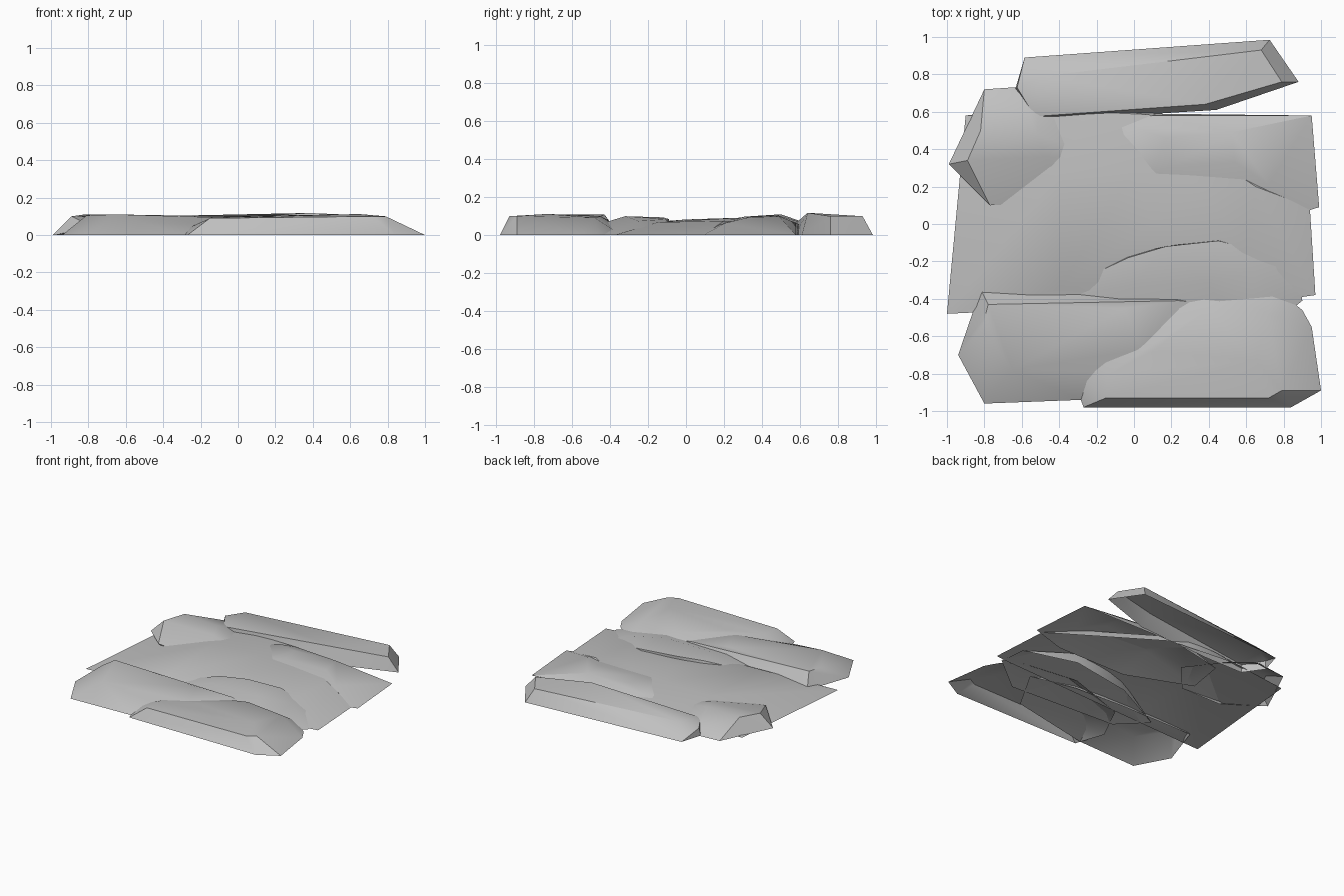
import bpy
import bmesh
import math

default_cube = bpy.data.objects.get("Cube")
if default_cube:
    bpy.data.objects.remove(default_cube, do_unlink=True)

# One stone material shared by every slab
STONE_COLOUR = (0.53, 0.53, 0.53, 1.0)
stone = bpy.data.materials.new("grey_stone")
stone.use_nodes = True
stone.diffuse_color = STONE_COLOUR
shader = stone.node_tree.nodes["Principled BSDF"]
shader.inputs["Base Color"].default_value = STONE_COLOUR
shader.inputs["Roughness"].default_value = 0.9


def chipped_stone(name, ground_outline, crest):
    """Wrap an open-bottomed stone around its ground outline and raised crest."""
    bm = bmesh.new()
    for x, y in ground_outline:
        bm.verts.new((x, y, 0))
    for x, y, z in crest:
        bm.verts.new((x, y, z))

    # Stretch a skin over the points and drop anything buried inside
    hull = bmesh.ops.convex_hull(bm, input=bm.verts[:])
    buried = [item for item in hull["geom_interior"]
              if isinstance(item, bmesh.types.BMVert)]
    bmesh.ops.delete(bm, geom=buried, context="VERTS")
    bmesh.ops.dissolve_limit(bm, angle_limit=math.radians(1),
                             verts=bm.verts[:], edges=bm.edges[:])
    bmesh.ops.recalc_face_normals(bm, faces=bm.faces[:])

    # Leave the underside open as a shell
    underside = [face for face in bm.faces
                 if all(vert.co.z < 0.001 for vert in face.verts)]
    bmesh.ops.delete(bm, geom=underside, context="FACES")

    mesh = bpy.data.meshes.new(name)
    bm.to_mesh(mesh)
    bm.free()
    mesh.materials.append(stone)
    stone_object = bpy.data.objects.new(name, mesh)
    bpy.context.collection.objects.link(stone_object)

    # Soften shallow facets while keeping the broken edges crisp
    bpy.ops.object.select_all(action="DESELECT")
    stone_object.select_set(True)
    bpy.context.view_layer.objects.active = stone_object
    bpy.ops.object.shade_smooth_by_angle(angle=math.radians(35))


# Wide low bed that carries the other stones
chipped_stone(
    "stone_bed",
    ground_outline=[(-1, -.48), (-.9, .58), (-.4, .64), (.15, .59),
                    (.94, .09), (.97, -.38), (.9, -.39)],
    crest=[(-.4, .27, .078), (0, .28, .092), (-.25, .6, .055),
           (.08, .585, .062), (.35, .2, .088), (.65, .2, .075),
           (-.4, -.35, .055), (.1, 0, .083), (.6, -.15, .068)])

# Long detached slab along the back
chipped_stone(
    "back_slab",
    ground_outline=[(-.635, .72), (-.585, .89), (.725, .985), (.88, .76),
                    (.44, .61), (-.2, .57), (-.53, .57)],
    crest=[(-.53, .575, .06), (-.625, .73, .06), (-.49, .79, .1),
           (.68, .93, .1), (.79, .76, .1), (.38, .64, .118)])

# Upright chunk at the back corner
chipped_stone(
    "back_corner_stone",
    ground_outline=[(-.99, .32), (-.8, .72), (-.5, .74), (-.36, .62),
                    (-.15, .35), (-.35, .12), (-.7, .12)],
    crest=[(-.89, .34, .1), (-.82, .5, .11), (-.52, .48, .105),
           (-.47, .36, .09), (-.6, .7, .04), (-.77, .1, .04)])

# Thin shelf at the back, on the left side
chipped_stone(
    "back_side_shelf",
    ground_outline=[(.95, .58), (.99, .09), (.7, 0), (.1, 0),
                    (-.4, .2), (-.35, .5), (.08, .59), (.25, .56)],
    crest=[(0, .52, .082), (.17, .46, .1), (.52, .49, .1),
           (.54, .33, .094), (.2, .31, .098), (.08, .25, .085),
           (.72, .21, .065), (.1, .58, .065), (.25, .55, .06)])

# Small ridge across the middle
chipped_stone(
    "middle_ridge",
    ground_outline=[(-.5, -.4), (-.3, -.6), (.6, -.65), (.9, -.41),
                    (.88, -.2), (.46, -.08), (-.05, -.17)],
    crest=[(-.03, -.18, .088), (.17, -.12, .094), (.45, -.09, .085),
           (.4, -.32, .1), (0, -.33, .092), (.65, -.25, .075)])

# Broad front stone on the right side
chipped_stone(
    "front_wide_stone",
    ground_outline=[(-.82, -.35), (-.94, -.7), (-.8, -.96), (-.28, -.94),
                    (.4, -.8), (.6, -.45), (.24, -.37), (-.18, -.35)],
    crest=[(-.78, -.43, .11), (-.81, -.55, .105), (-.65, -.78, .11),
           (.04, -.67, .09), (-.05, -.45, .1), (.24, -.41, .08)])

# Long front slab on the left side
chipped_stone(
    "front_slab",
    ground_outline=[(-.27, -.98), (.84, -.98), (1, -.89), (.95, -.82),
                    (.95, -.55), (.9, -.46), (.75, -.34), (.3, -.28),
                    (-.2, -.45), (-.35, -.75)],
    crest=[(-.15, -.93, .09), (.72, -.93, .1), (.79, -.89, .1),
           (.65, -.73, .112), (-.14, -.8, .095), (.4, -.45, .1),
           (.72, -.48, .092), (.1, -.68, .103)])
